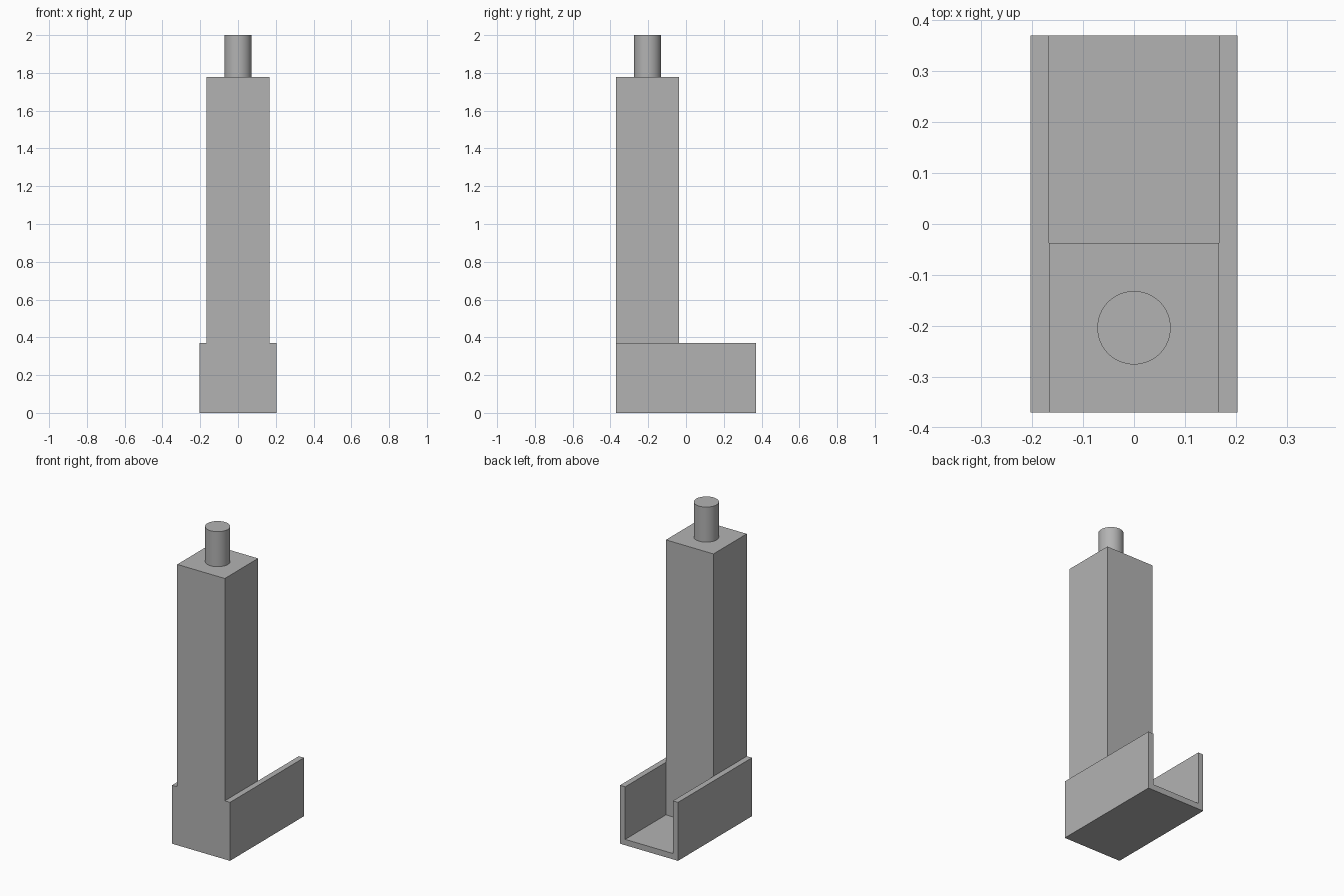
import bpy
import bmesh
from mathutils import Vector

cube = bpy.data.objects.get("Cube")
if cube:
    bpy.data.objects.remove(cube, do_unlink=True)

HALF_W, INNER_W = 0.203, 0.1665      # channel outside and inside half widths
FRONT, COLUMN_BACK, BACK = -0.37, -0.037, 0.37
FLOOR, RIM, SHOULDER, TOP = 0.037, 0.37, 1.778, 2.0
PIN_RADIUS = 0.072

grey = bpy.data.materials.new("plain grey")
grey.use_nodes = True
grey.diffuse_color = (0.45, 0.45, 0.45, 1)
grey.node_tree.nodes["Principled BSDF"].inputs["Base Color"].default_value = grey.diffuse_color


def prism(name, outline, direction):
    """Extrude a closed planar outline along a direction."""
    bm = bmesh.new()
    face = bm.faces.new([bm.verts.new(p) for p in outline])
    result = bmesh.ops.extrude_face_region(bm, geom=[face], use_keep_orig=True)
    moved = [v for v in result["geom"] if isinstance(v, bmesh.types.BMVert)]
    bmesh.ops.translate(bm, verts=moved, vec=Vector(direction))
    bmesh.ops.recalc_face_normals(bm, faces=bm.faces)
    mesh = bpy.data.meshes.new(name)
    bm.to_mesh(mesh)
    bm.free()
    mesh.materials.append(grey)
    obj = bpy.data.objects.new(name, mesh)
    bpy.context.collection.objects.link(obj)
    return obj


# U-shaped base channel, open at the top and back
half = [(HALF_W, 0), (HALF_W, RIM), (INNER_W, RIM), (INNER_W, FLOOR)]
section = half + [(-x, z) for x, z in reversed(half)]
prism("base_channel", [(x, FRONT, z) for x, z in section], (0, BACK - FRONT, 0))

# Square column standing in the front of the channel
column = [(-INNER_W, FRONT, FLOOR), (INNER_W, FRONT, FLOOR),
          (INNER_W, COLUMN_BACK, FLOOR), (-INNER_W, COLUMN_BACK, FLOOR)]
prism("column", column, (0, 0, SHOULDER - FLOOR))

# Round pin centred on top of the column
bpy.ops.mesh.primitive_cylinder_add(
    vertices=64, radius=PIN_RADIUS, depth=TOP - SHOULDER,
    location=(0, (FRONT + COLUMN_BACK) / 2, (SHOULDER + TOP) / 2))
pin = bpy.context.object
pin.name = "top_pin"
pin.data.materials.append(grey)
bpy.ops.object.shade_smooth_by_angle()
